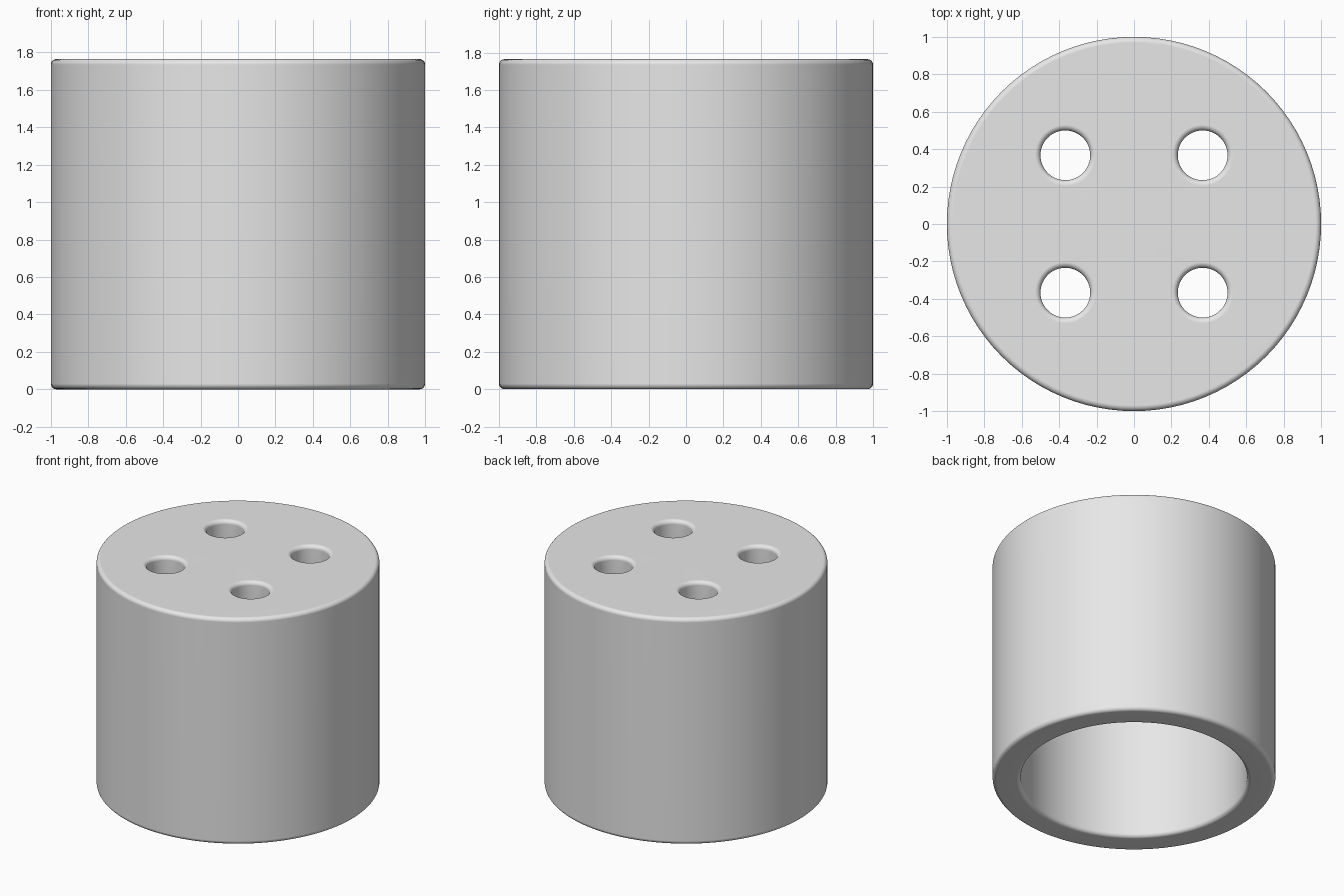
import bpy, bmesh
from math import sin, cos, pi, radians

default = bpy.data.objects.get("Cube")
if default:
    bpy.data.objects.remove(default)

HEIGHT, OUTER, INNER, ROOF = 1.765, 1.0, 0.80, 1.565
FILLET = 0.03
HOLE_R, HOLE_POS = 0.133, 0.367

grey = bpy.data.materials.new("plain_grey")
grey.use_nodes = True
grey.diffuse_color = (0.8, 0.8, 0.8, 1)
grey.node_tree.nodes["Principled BSDF"].inputs["Base Color"].default_value = (0.8, 0.8, 0.8, 1)


def arc(x, z, start, end, steps=5):
    """Quarter-round fillet points about (x, z), angles in degrees."""
    angles = [radians(start + (end - start) * i / steps) for i in range(steps + 1)]
    return [(x + FILLET * cos(a), z + FILLET * sin(a)) for a in angles]


def lathe(name, profile, segments, location=(0, 0, 0)):
    """Revolve a radius/height profile about the z axis."""
    bm = bmesh.new()
    verts = [bm.verts.new((r, 0, z)) for r, z in profile]
    edges = [bm.edges.new(pair) for pair in zip(verts, verts[1:])]
    bmesh.ops.spin(bm, geom=verts + edges, cent=(0, 0, 0), axis=(0, 0, 1),
                   angle=2 * pi, steps=segments)
    bmesh.ops.remove_doubles(bm, verts=bm.verts, dist=0.0001)
    bmesh.ops.recalc_face_normals(bm, faces=bm.faces)
    mesh = bpy.data.meshes.new(name)
    bm.to_mesh(mesh)
    bm.free()
    mesh.materials.append(grey)
    obj = bpy.data.objects.new(name, mesh)
    obj.location = location
    bpy.context.collection.objects.link(obj)
    return obj


# Hollow cup, open underneath, with rounded rims
f = FILLET
cup = lathe("hollow_cap",
            [(0, HEIGHT)]
            + arc(OUTER - f, HEIGHT - f, 90, 0)
            + arc(OUTER - f, f, 0, -90)
            + arc(INNER + f, f, 270, 180)
            + arc(INNER - f, ROOF - f, 0, 90)
            + [(0, ROOF)], 96)

# Four round holes through the roof, flared at both ends
bpy.context.view_layer.objects.active = cup
hole_profile = ([(0, ROOF - 0.1), (HOLE_R + f, ROOF - 0.1)]
                + arc(HOLE_R + f, ROOF + f, 270, 180)
                + arc(HOLE_R + f, HEIGHT - f, 180, 90)
                + [(HOLE_R + f, HEIGHT + 0.1), (0, HEIGHT + 0.1)])
for sx in (-1, 1):
    for sy in (-1, 1):
        cutter = lathe("hole_cutter", hole_profile, 48, (sx * HOLE_POS, sy * HOLE_POS, 0))
        cutter.hide_render = True
        bpy.context.view_layer.update()
        cut = cup.modifiers.new("hole", "BOOLEAN")
        cut.operation = "DIFFERENCE"
        cut.solver = "EXACT"
        cut.object = cutter
        bpy.ops.object.modifier_apply(modifier=cut.name)
        bpy.data.objects.remove(cutter)

# Smooth walls with flat-looking end faces
bpy.ops.object.select_all(action="DESELECT")
cup.select_set(True)
bpy.ops.object.shade_smooth_by_angle(angle=radians(40))
weighted = cup.modifiers.new("even_shading", "WEIGHTED_NORMAL")
weighted.keep_sharp = True
